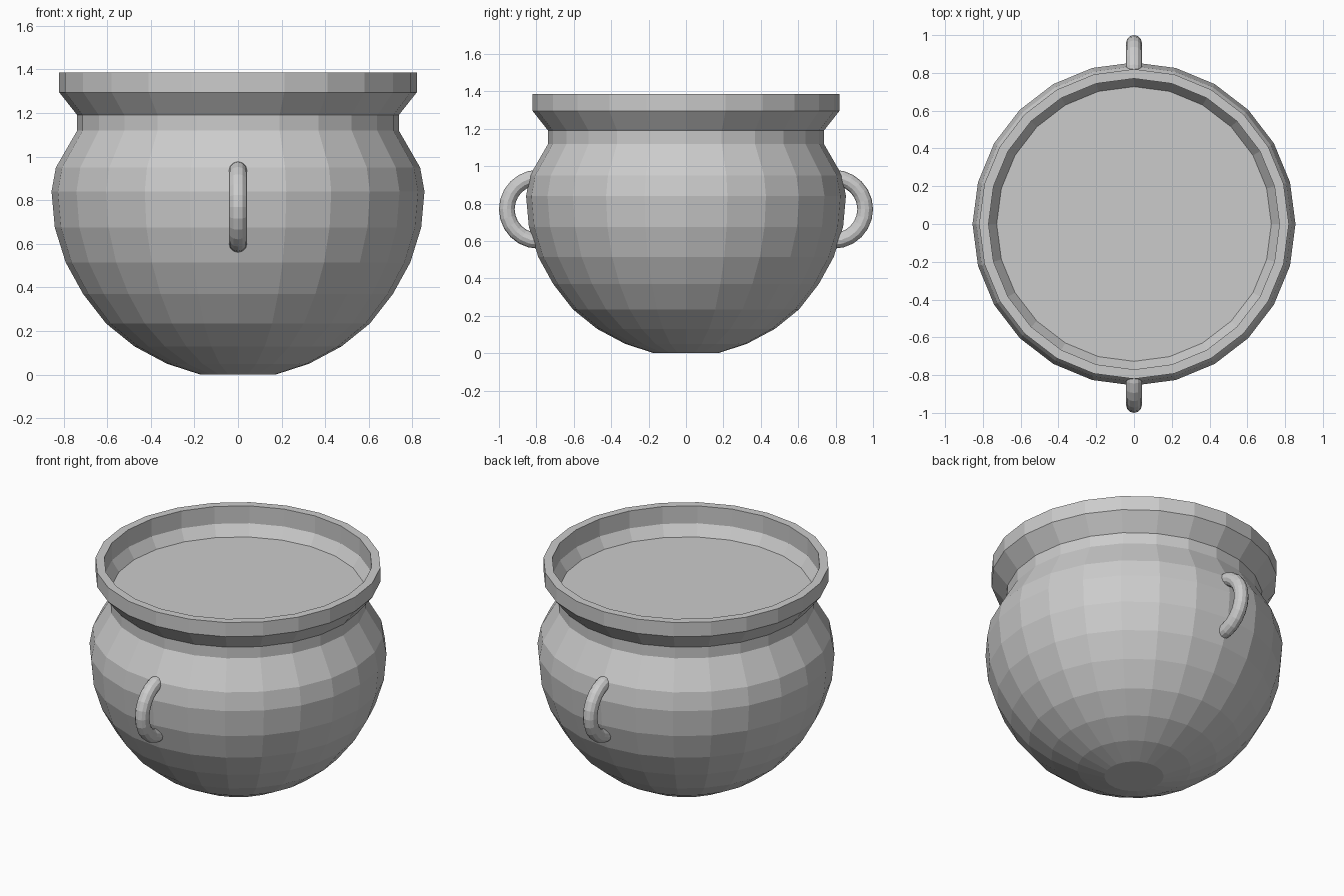
import bpy, bmesh
from math import sin, cos, tau, pi

if "Cube" in bpy.data.objects:
    bpy.data.objects.remove(bpy.data.objects["Cube"])

SIDES = 24


def lathe(name, profile, cap_start=False, cap_end=False):
    """Revolve (radius, height) points around z with flat facets."""
    bm = bmesh.new()
    rings = [[bm.verts.new((r * cos(tau * i / SIDES), r * sin(tau * i / SIDES), z))
              for i in range(SIDES)] for r, z in profile]
    for a, b in zip(rings, rings[1:]):
        for i in range(SIDES):
            j = (i + 1) % SIDES
            bm.faces.new((a[i], a[j], b[j], b[i]))
    if cap_start:
        bm.faces.new(rings[0][::-1])
    if cap_end:
        bm.faces.new(rings[-1])
    mesh = bpy.data.meshes.new(name)
    bm.to_mesh(mesh)
    bm.free()
    obj = bpy.data.objects.new(name, mesh)
    bpy.context.collection.objects.link(obj)
    return obj


# Pot: round belly, short neck, flared rim, inner lip
lathe("pot_body", [
    (0.17, 0.0), (0.325, 0.05), (0.475, 0.13), (0.605, 0.235), (0.71, 0.37),
    (0.79, 0.515), (0.84, 0.675), (0.855, 0.84), (0.835, 0.95), (0.737, 1.12),
    (0.737, 1.19), (0.82, 1.295), (0.82, 1.385),
    (0.77, 1.385), (0.77, 1.275), (0.727, 1.208)], cap_start=True)

# Flat contents filling the pot up to the neck
lathe("contents", [(0.727, 1.208)], cap_end=True)

# Ring handles, front and back
for name, side in (("front_handle", -1), ("back_handle", 1)):
    bpy.ops.mesh.primitive_torus_add(
        major_segments=24, minor_segments=12, major_radius=0.169, minor_radius=0.042,
        location=(0, side * 0.789, 0.77), rotation=(0, pi / 2, 0))
    bpy.context.object.name = name
